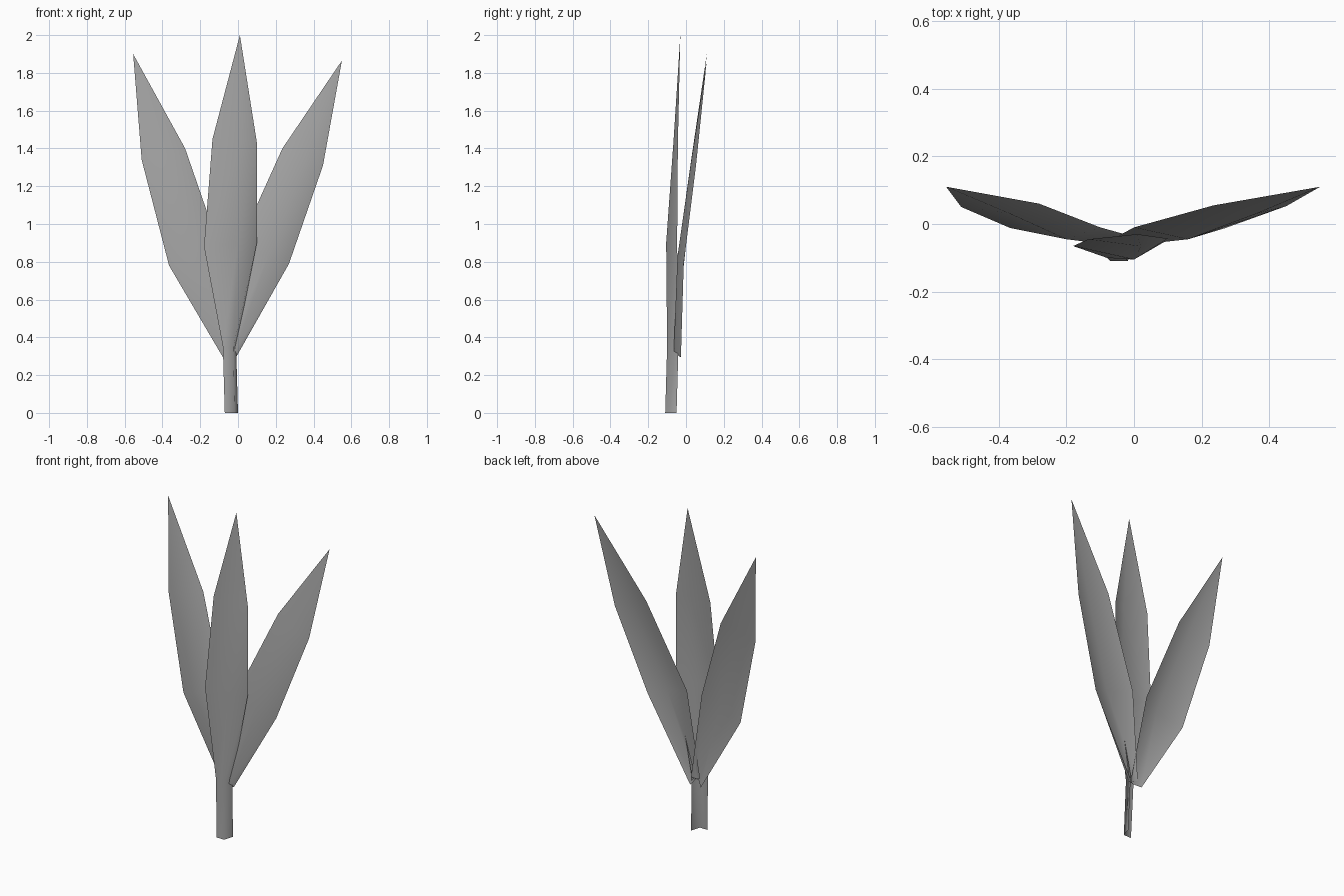
import bpy, bmesh

grey = bpy.data.materials.new("dull_grey")
grey.diffuse_color = (0.37, 0.37, 0.37, 1)


def blade(name, rows, tip):
    """Folded sheet through three-point rows (left edge, ridge, right edge) up to a tip."""
    bm = bmesh.new()
    lines = [[bm.verts.new(p) for p in row] for row in rows]
    for low, high in zip(lines, lines[1:]):
        for i in range(2):
            bm.faces.new((low[i], low[i + 1], high[i + 1], high[i]))
    top = bm.verts.new(tip)
    for i in range(2):
        bm.faces.new((lines[-1][i], lines[-1][i + 1], top))
    for f in bm.faces:
        f.smooth = True
    mesh = bpy.data.meshes.new(name)
    bm.to_mesh(mesh)
    bm.free()
    mesh.materials.append(grey)
    ob = bpy.data.objects.new(name, mesh)
    bpy.context.collection.objects.link(ob)
    return ob


# Middle leaf with the folded stem below it
blade("middle_leaf_and_stem", [
    [(-0.07, -0.11, 0), (-0.018, -0.11, 0), (0.0, -0.05, 0)],
    [(-0.08, -0.10, 0.35), (-0.025, -0.10, 0.35), (-0.01, -0.04, 0.35)],
    [(-0.18, -0.065, 0.88), (0.0, -0.105, 0.90), (0.10, -0.047, 0.90)],
    [(-0.135, -0.045, 1.45), (0.02, -0.066, 1.44), (0.10, -0.043, 1.43)],
], (0.01, -0.03, 2.0))

# Right leaf, leaning outward and back
blade("right_leaf", [
    [(-0.065, -0.045, 0.34), (-0.02, -0.065, 0.32), (-0.01, -0.027, 0.295)],
    [(0.0, -0.01, 0.88), (0.16, -0.045, 0.83), (0.27, -0.012, 0.79)],
    [(0.235, 0.055, 1.40), (0.36, 0.03, 1.35), (0.45, 0.053, 1.31)],
], (0.55, 0.11, 1.865))

# Left leaf, leaning outward and back
blade("left_leaf", [
    [(-0.08, -0.03, 0.295), (-0.04, -0.065, 0.32), (-0.01, -0.035, 0.34)],
    [(-0.365, -0.012, 0.78), (-0.20, -0.045, 0.83), (-0.10, -0.01, 0.88)],
    [(-0.51, 0.05, 1.34), (-0.37, 0.032, 1.37), (-0.28, 0.06, 1.40)],
], (-0.555, 0.11, 1.90))
